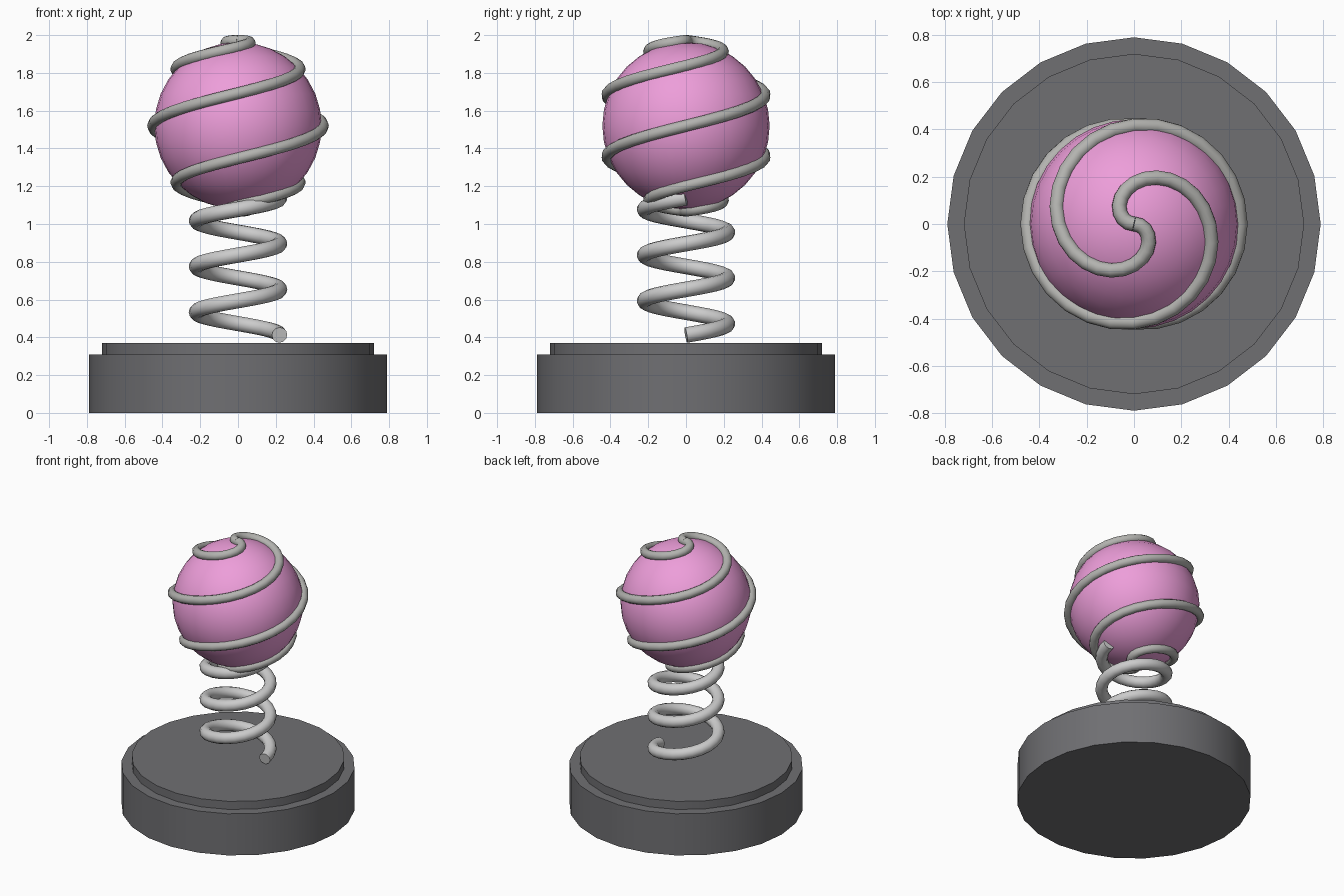
import bpy
from math import pi, sin, cos, radians

if "Cube" in bpy.data.objects:
    bpy.data.objects.remove(bpy.data.objects["Cube"])


def material(name, rgb):
    mat = bpy.data.materials.new(name)
    mat.diffuse_color = (*rgb, 1)
    mat.use_nodes = True
    mat.node_tree.nodes["Principled BSDF"].inputs["Base Color"].default_value = mat.diffuse_color
    return mat


PINK = material("pink", (0.85, 0.34, 0.70))
DARK = material("dark_grey", (0.16, 0.16, 0.17))
MID = material("mid_grey", (0.45, 0.45, 0.43))
LIGHT = material("light_grey", (0.75, 0.75, 0.76))


def finish(name, mat, angle=40):
    obj = bpy.context.object
    obj.name = name
    obj.data.materials.clear()
    obj.data.materials.append(mat)
    bpy.ops.object.shade_smooth_by_angle(angle=radians(angle))
    return obj


def disc(name, radius, z0, z1):
    bpy.ops.mesh.primitive_cylinder_add(vertices=24, radius=radius, depth=z1 - z0,
                                        location=(0, 0, (z0 + z1) / 2))
    finish(name, DARK)


def tube(name, points, radius, mat):
    """Round wire swept along a list of points, turned into a mesh."""
    curve = bpy.data.curves.new(name, 'CURVE')
    curve.dimensions = '3D'
    curve.bevel_depth = radius
    curve.bevel_resolution = 4
    curve.use_fill_caps = True
    spline = curve.splines.new('POLY')
    spline.points.add(len(points) - 1)
    for point, co in zip(spline.points, points):
        point.co = (*co, 1)
    obj = bpy.data.objects.new(name, curve)
    bpy.context.collection.objects.link(obj)
    bpy.ops.object.select_all(action='DESELECT')
    obj.select_set(True)
    bpy.context.view_layer.objects.active = obj
    bpy.ops.object.convert(target='MESH')
    finish(name, mat, 60)


# Stepped round base
disc("base", 0.79, 0.0, 0.31)
disc("base_top_plate", 0.72, 0.30, 0.37)

# Coil spring, three turns
TURNS, STEPS = 3, 24
spring = []
for i in range(TURNS * STEPS + 1):
    a = 2 * pi * i / STEPS
    spring.append((0.22 * cos(a), 0.22 * sin(a), 0.412 + 0.242 * i / STEPS))
tube("spring", spring, 0.041, LIGHT)

# Ball
CENTRE_Z = 1.52
bpy.ops.mesh.primitive_uv_sphere_add(segments=32, ring_count=16, radius=0.443,
                                     location=(0, 0, CENTRE_Z))
finish("ball", PINK)

# Two wires spiralling from pole to pole, half a turn apart
for n in range(2):
    wire = []
    for i in range(57):
        lat = -pi / 2 + pi * i / 56
        a = 4 * lat + pi * n
        wire.append((0.45 * cos(lat) * cos(a), 0.45 * cos(lat) * sin(a),
                     CENTRE_Z + 0.45 * sin(lat)))
    tube(f"spiral_wire_{n + 1}", wire, 0.031, MID)
